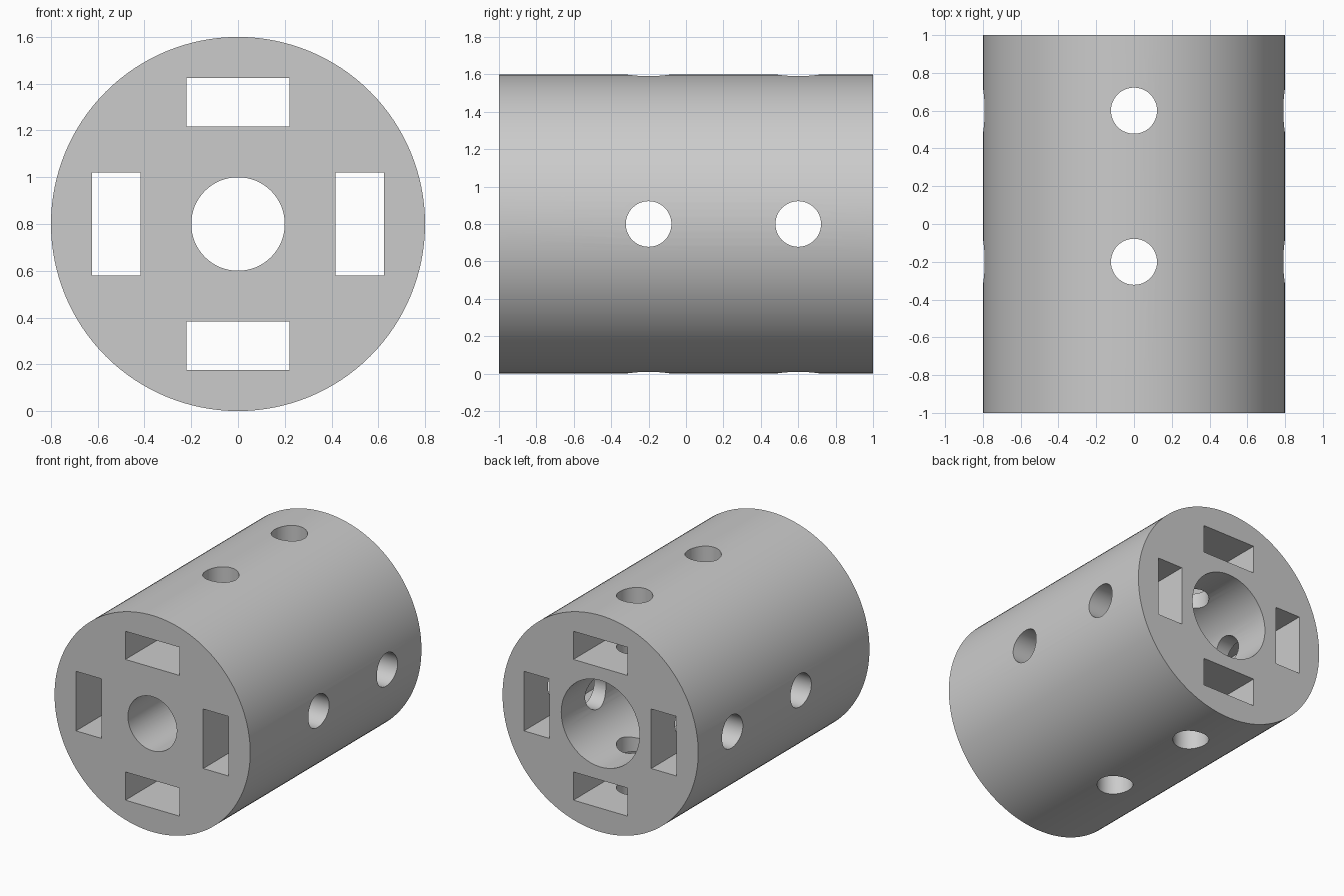
import bpy
import math
from mathutils import Vector

cube = bpy.data.objects.get("Cube")
if cube:
    bpy.data.objects.remove(cube, do_unlink=True)

RADIUS, LENGTH = 0.8, 2.0
AXIS = Vector((0, 0, RADIUS))
ALONG_X = (0, math.pi / 2, 0)
ALONG_Y = (math.pi / 2, 0, 0)
ALONG_Z = (0, 0, 0)

grey = bpy.data.materials.new("plain grey")
grey.use_nodes = True
colour = (0.6, 0.6, 0.6, 1)
grey.diffuse_color = colour
grey.node_tree.nodes["Principled BSDF"].inputs["Base Color"].default_value = colour


def rod(name, radius, length, offset, rotation, sides=64):
    bpy.ops.mesh.primitive_cylinder_add(vertices=sides, radius=radius, depth=length,
                                        location=AXIS + Vector(offset), rotation=rotation)
    obj = bpy.context.object
    obj.name = name
    obj.data.materials.append(grey)
    return obj


def block(name, size, offset):
    bpy.ops.mesh.primitive_cube_add(size=1, location=AXIS + Vector(offset))
    obj = bpy.context.object
    obj.name = name
    obj.scale = size
    obj.data.materials.append(grey)
    return obj


# Solid coupler body lying along y
body = rod("coupler_body", RADIUS, LENGTH, (0, 0, 0), ALONG_Y, 128)

# Stepped centre bore: narrow at the front, wide at the back
cutters = [rod("narrow_bore_cutter", 0.2, 2.4, (0, 0, 0), ALONG_Y),
           rod("wide_bore_cutter", 0.32, 1.2, (0, 0.6, 0), ALONG_Y)]

# Four nut slots running the full length
for side in (-1, 1):
    cutters.append(block("side_slot_cutter", (0.208, 2.4, 0.44), (side * 0.52, 0, 0)))
    cutters.append(block("upright_slot_cutter", (0.44, 2.4, 0.208), (0, 0, side * 0.52)))

# Two pairs of crossing screw holes
for y in (-0.2, 0.6):
    cutters.append(rod("cross_hole_cutter", 0.122, 2, (0, y, 0), ALONG_X, 48))
    cutters.append(rod("upright_hole_cutter", 0.122, 2, (0, y, 0), ALONG_Z, 48))

for cutter in cutters:
    cut = body.modifiers.new(cutter.name, 'BOOLEAN')
    cut.operation = 'DIFFERENCE'
    cut.solver = 'EXACT'
    cut.object = cutter

# Bake the cuts, then drop the cutters
bpy.context.view_layer.update()
graph = bpy.context.evaluated_depsgraph_get()
mesh = bpy.data.meshes.new_from_object(body.evaluated_get(graph))
body.modifiers.clear()
body.data = mesh
mesh.materials.clear()
mesh.materials.append(grey)
for cutter in cutters:
    bpy.data.objects.remove(cutter, do_unlink=True)
for face in mesh.polygons:
    face.material_index = 0

# Smooth round walls with crisp rims
bpy.ops.object.select_all(action='DESELECT')
body.select_set(True)
bpy.context.view_layer.objects.active = body
bpy.ops.object.shade_smooth_by_angle(angle=math.radians(30))
